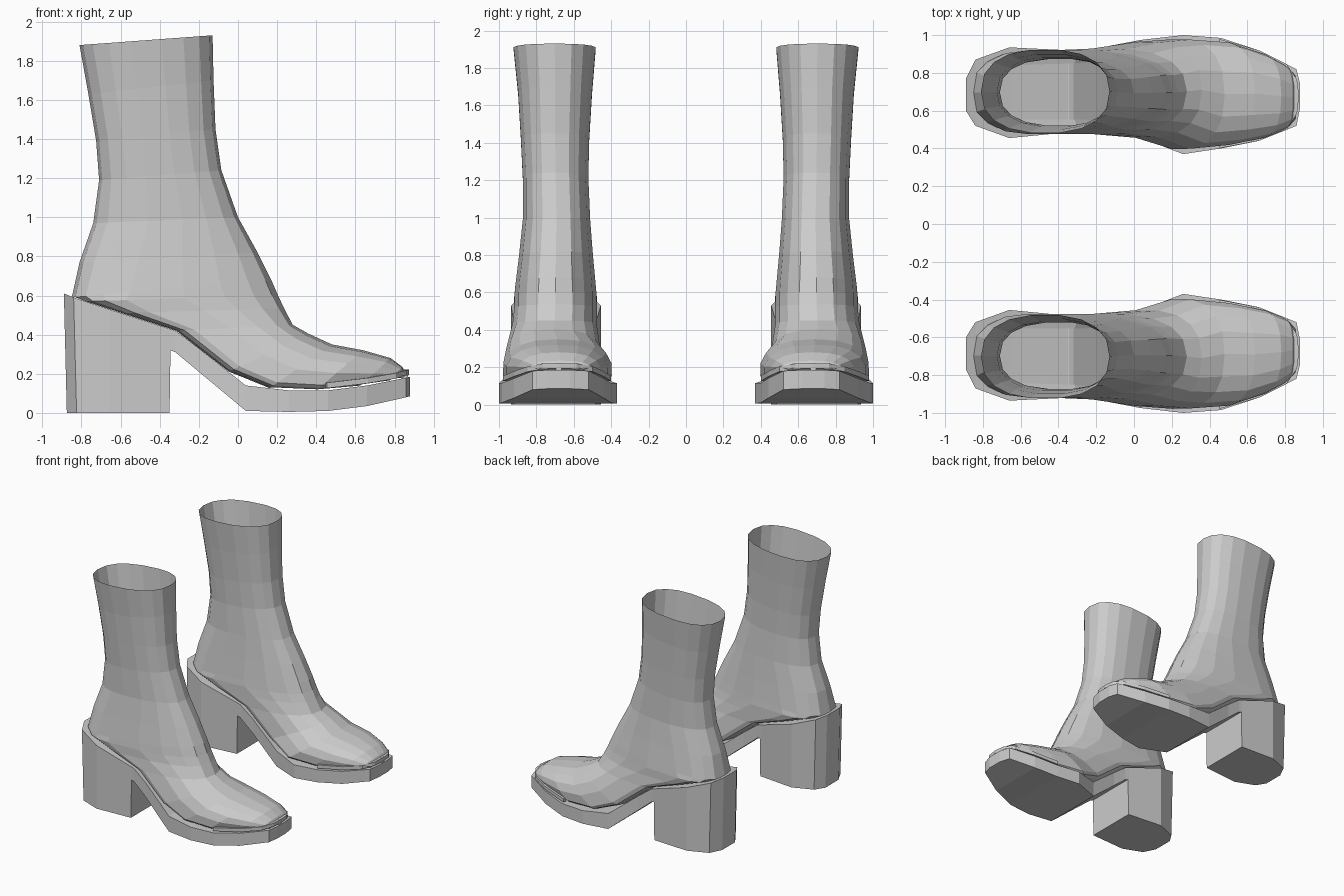
import bpy, bmesh, math

# Sole stations: x, y inner, y outer, z bottom, z top
SOLE = [
    (-0.89, 0.60, 0.77, 0.00, 0.61), (-0.84, 0.52, 0.87, 0.00, 0.59),
    (-0.66, 0.455, 0.935, 0.00, 0.53), (-0.35, 0.485, 0.92, 0.00, 0.43),
    (-0.345, 0.485, 0.92, 0.32, 0.43), (-0.32, 0.487, 0.92, 0.31, 0.42),
    (-0.20, 0.485, 0.93, 0.21, 0.33), (0.04, 0.455, 0.975, 0.01, 0.14),
    (0.26, 0.37, 1.00, 0.005, 0.115), (0.46, 0.40, 0.985, 0.01, 0.115),
    (0.66, 0.44, 0.92, 0.035, 0.14), (0.86, 0.52, 0.82, 0.08, 0.18),
    (0.88, 0.62, 0.74, 0.085, 0.185),
]

# Upper rings: back/bottom (x, z), front/top (x, z), y inner, y outer,
# squareness of lower half, height fraction of the widest point
RINGS = [
    (-0.81, 1.88, -0.13, 1.93, 0.48, 0.925, 2.4, 0.5),
    (-0.765, 1.63, -0.125, 1.70, 0.50, 0.90, 2.4, 0.5),
    (-0.725, 1.39, -0.115, 1.45, 0.515, 0.885, 2.4, 0.5),
    (-0.71, 1.19, -0.085, 1.24, 0.52, 0.875, 2.4, 0.5),
    (-0.74, 0.97, 0.00, 1.00, 0.51, 0.875, 2.4, 0.5),
    (-0.81, 0.77, 0.10, 0.82, 0.495, 0.895, 2.6, 0.45),
    (-0.85, 0.59, 0.17, 0.68, 0.48, 0.915, 2.9, 0.42),
    (-0.79, 0.57, 0.205, 0.60, 0.475, 0.92, 4, 0.38),
    (-0.60, 0.51, 0.235, 0.535, 0.475, 0.92, 5, 0.35),
    (-0.32, 0.42, 0.28, 0.45, 0.475, 0.93, 5, 0.32),
    (-0.05, 0.21, 0.36, 0.405, 0.455, 0.965, 5, 0.28),
    (0.16, 0.125, 0.48, 0.35, 0.395, 0.98, 5, 0.26),
    (0.40, 0.115, 0.64, 0.32, 0.415, 0.965, 5, 0.26),
    (0.62, 0.135, 0.78, 0.28, 0.455, 0.90, 5, 0.3),
    (0.77, 0.16, 0.84, 0.235, 0.50, 0.84, 5, 0.35),
    (0.84, 0.175, 0.86, 0.20, 0.55, 0.79, 5, 0.5),
]


def sole_top(x):
    for a, b in zip(SOLE, SOLE[1:]):
        if x <= b[0]:
            t = (x - a[0]) / (b[0] - a[0])
            return a[4] + t * (b[4] - a[4])
    return SOLE[-1][4]


def loft(name, rings, cap_start=True, cap_end=True, drop=None):
    """Skin closed rings into one mesh and mirror it for the other boot."""
    bm = bmesh.new()
    loops = [[bm.verts.new(p) for p in r] for r in rings]
    n = len(rings[0])
    for a, b in zip(loops, loops[1:]):
        for i in range(n):
            j = (i + 1) % n
            bm.faces.new((a[i], a[j], b[j], b[i]))
    if cap_start:
        bm.faces.new(loops[0][::-1])
    if cap_end:
        bm.faces.new(loops[-1])
    if drop:
        bmesh.ops.delete(bm, geom=[f for f in bm.faces if drop(f)], context='FACES')
    bmesh.ops.recalc_face_normals(bm, faces=bm.faces)
    me = bpy.data.meshes.new(name)
    bm.to_mesh(me)
    bm.free()
    ob = bpy.data.objects.new(name, me)
    bpy.context.collection.objects.link(ob)
    mod = ob.modifiers.new("pair", 'MIRROR')
    mod.use_axis = (False, True, False)
    mod.use_mirror_merge = False
    return ob


# Sole with block heel
sole_rings = []
for x, y0, y1, zb, zt in SOLE:
    xb = x + 0.015 if x < -0.8 else x
    sole_rings.append([(xb, y0, zb), (x, y0, zt), (x, y1, zt), (xb, y1, zb)])
loft("sole_and_heel", sole_rings)

# Leather upper, open at the top and along the sole
N = 18
upper = []
for xb, zb, xf, zf, y0, y1, low, m in RINGS:
    ring = []
    for i in range(N):
        t = 2 * math.pi * i / N
        c, s = math.cos(t), math.sin(t)
        e = 2 / (low if c < 0 else 2.4)
        a = math.copysign(abs(c) ** e, c)
        b = math.copysign(abs(s) ** e, s)
        f = m + a * (m if a < 0 else 1 - m)
        ring.append((xb + f * (xf - xb), (y0 + y1) / 2 + b * (y1 - y0) / 2,
                     zb + f * (zf - zb)))
    upper.append(ring)
loft("boot_upper", upper, cap_start=False,
     drop=lambda f: all(v.co.z < sole_top(v.co.x) + 0.012 for v in f.verts))

# Raised toe trim following the sole edge
path = [(0.45, 0.965, 0.14), (0.66, 0.905, 0.165), (0.80, 0.835, 0.19), (0.85, 0.76, 0.205),
        (0.86, 0.68, 0.207), (0.85, 0.59, 0.205), (0.80, 0.51, 0.19),
        (0.66, 0.455, 0.165), (0.45, 0.415, 0.14)]
trim = []
for i, (x, y, z) in enumerate(path):
    p, q = path[max(i - 1, 0)], path[min(i + 1, len(path) - 1)]
    dx, dy = q[0] - p[0], q[1] - p[1]
    k = 0.014 / math.hypot(dx, dy)
    nx, ny = -dy * k, dx * k
    trim.append([(x + sx * nx, y + sx * ny, z + sz * 0.014)
                 for sx, sz in ((-1, -1), (1, -1), (1, 1), (-1, 1))])
loft("toe_trim", trim)

# Small tab joining trim and sole at the toe
loft("toe_tab", [[(x, 0.665, z), (x, 0.695, z), (x, 0.695, 0.222), (x, 0.665, 0.222)]
                 for x, z in ((0.835, 0.17), (0.868, 0.17))])
